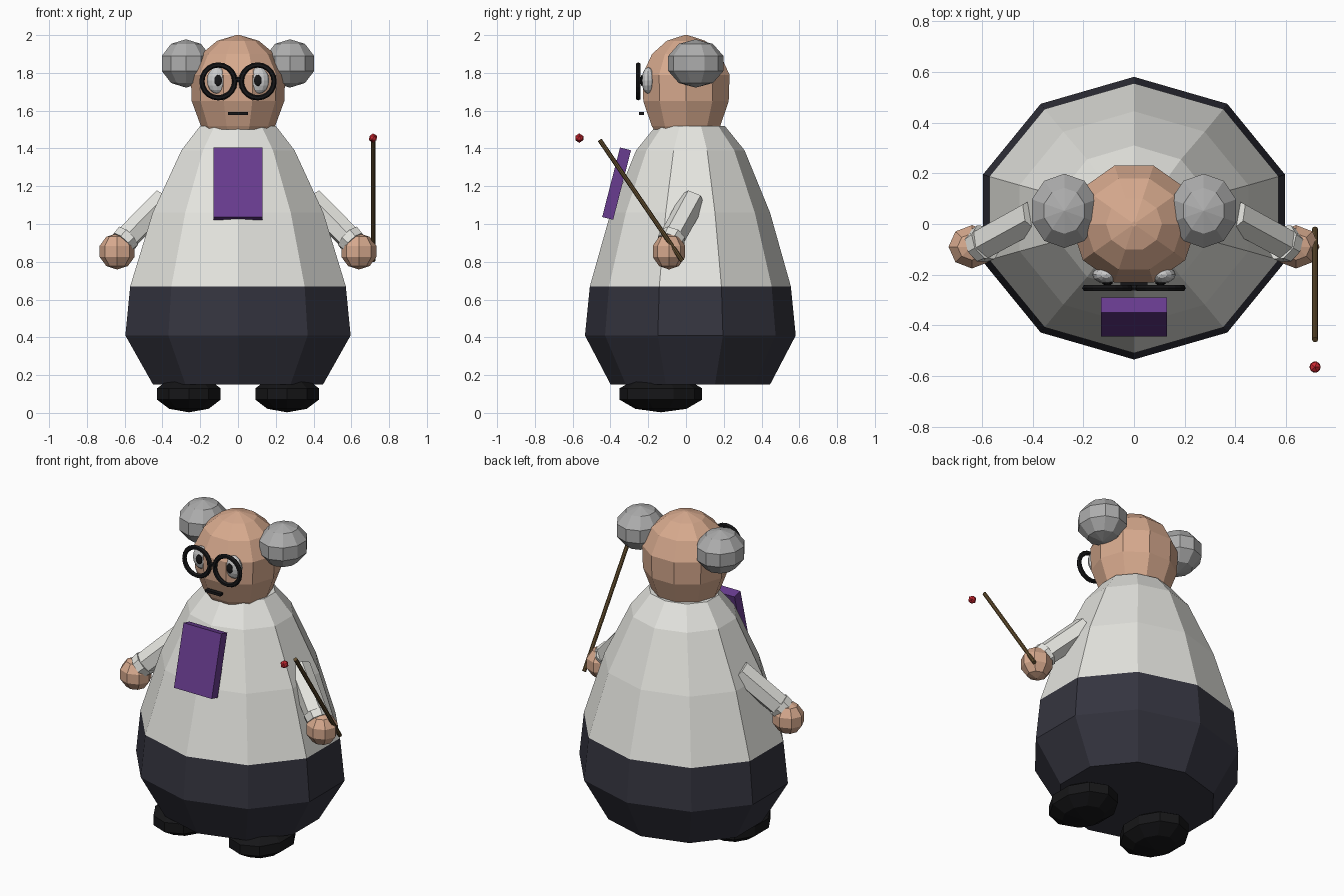
import bpy, bmesh
from math import sin, cos, pi, radians
from mathutils import Vector, Matrix

if "Cube" in bpy.data.objects:
    bpy.data.objects.remove(bpy.data.objects["Cube"])


def material(name, rgb):
    m = bpy.data.materials.new(name)
    m.diffuse_color = (*rgb, 1)
    m.use_nodes = True
    m.node_tree.nodes["Principled BSDF"].inputs["Base Color"].default_value = m.diffuse_color
    return m


SKIN = material("skin", (0.68, 0.40, 0.27))
COAT = material("coat_cloth", (0.78, 0.78, 0.74))
DARK = material("trouser_cloth", (0.035, 0.035, 0.05))
BLACK = material("black", (0.008, 0.008, 0.009))
HAIR = material("hair_grey", (0.42, 0.42, 0.42))
WHITE = material("eye_white", (0.75, 0.75, 0.75))
PURPLE = material("purple", (0.14, 0.045, 0.28))
WOOD = material("wood", (0.13, 0.08, 0.03))
RED = material("red", (0.6, 0.02, 0.03))


def finish(bm, name, mat):
    bmesh.ops.recalc_face_normals(bm, faces=bm.faces)
    me = bpy.data.meshes.new(name)
    bm.to_mesh(me)
    bm.free()
    me.materials.append(mat)
    ob = bpy.data.objects.new(name, me)
    bpy.context.collection.objects.link(ob)
    return ob


def lathe(name, rings, mat, n=10, start=0.0, cy=0.0):
    """Stack of capped elliptical rings given as (z, rx, ry)."""
    bm = bmesh.new()
    loops = [[bm.verts.new((rx * cos(start + 2 * pi * i / n),
                            cy + ry * sin(start + 2 * pi * i / n), z))
              for i in range(n)] for z, rx, ry in rings]
    for a, b in zip(loops, loops[1:]):
        for i in range(n):
            j = (i + 1) % n
            bm.faces.new((a[i], a[j], b[j], b[i]))
    bm.faces.new(loops[0])
    bm.faces.new(loops[-1])
    return finish(bm, name, mat)


def ball(name, c, r, mat, seg=10, rings=5):
    bm = bmesh.new()
    bmesh.ops.create_uvsphere(bm, u_segments=seg, v_segments=rings, radius=1,
                              matrix=Matrix.Translation(c) @ Matrix.Diagonal((*r, 1)))
    return finish(bm, name, mat)


def rod(name, a, b, r1, r2, mat, n=6):
    a, b = Vector(a), Vector(b)
    rot = (b - a).to_track_quat('Z', 'Y').to_matrix().to_4x4()
    bm = bmesh.new()
    bmesh.ops.create_cone(bm, cap_ends=True, segments=n, radius1=r1, radius2=r2,
                          depth=(b - a).length,
                          matrix=Matrix.Translation((a + b) / 2) @ rot)
    return finish(bm, name, mat)


def box(name, c, size, mat, tilt=0):
    bm = bmesh.new()
    bmesh.ops.create_cube(bm, size=1, matrix=Matrix.Translation(c)
                          @ Matrix.Rotation(tilt, 4, 'X') @ Matrix.Diagonal((*size, 1)))
    return finish(bm, name, mat)


# Pear-shaped body: trousers below, coat above
lathe("trousers", [(0.15, 0.473, 0.422), (0.41, 0.627, 0.558), (0.67, 0.60, 0.532)],
      DARK, start=pi / 2, cy=0.023)
lathe("coat", [(0.67, 0.60, 0.532), (1.06, 0.475, 0.422), (1.39, 0.315, 0.287),
               (1.52, 0.21, 0.182)], COAT, start=pi / 2, cy=0.023)

# Head
lathe("head", [(z, r, r * 0.97) for z, r in
               ((1.50, 0.185), (1.52, 0.197), (1.65, 0.245), (1.79, 0.25),
                (1.90, 0.195), (1.97, 0.11), (2.0, 0.01))], SKIN)
box("mouth", (0, -0.235, 1.585), (0.105, 0.025, 0.016), BLACK)

# Chest panel
box("chest_panel", (0, -0.3675, 1.2135), (0.26, 0.06, 0.38), PURPLE, radians(-14.4))

# Paired parts
for side, s in (("left", -1), ("right", 1)):
    ball(side + "_hair", (s * 0.275, 0.052, 1.85), (0.142, 0.154, 0.128), HAIR)
    ball(side + "_eye", (s * 0.11, -0.2, 1.76), (0.055, 0.035, 0.07), WHITE, 12, 8)
    ball(side + "_pupil", (s * 0.105, -0.232, 1.76), (0.022, 0.01, 0.03), BLACK, 10, 6)
    bpy.ops.mesh.primitive_torus_add(major_segments=20, minor_segments=6,
                                     major_radius=0.087, minor_radius=0.014,
                                     location=(s * 0.104, -0.253, 1.755),
                                     rotation=(pi / 2, 0, 0))
    lens = bpy.context.object
    lens.name = side + "_glasses_rim"
    lens.data.materials.append(BLACK)
    rod(side + "_sleeve", (s * 0.39, 0.035, 1.125), (s * 0.6, -0.08, 0.915),
        0.07, 0.068, COAT)
    rod(side + "_cuff", (s * 0.585, -0.072, 0.93), (s * 0.615, -0.088, 0.90),
        0.075, 0.07, COAT, 8)
    ball(side + "_hand", (s * 0.64, -0.09, 0.855), (0.097, 0.09, 0.096), SKIN, 8, 5)
    ball(side + "_shoe", (s * 0.26, -0.133, 0.1), (0.186, 0.23, 0.097), BLACK)

rod("glasses_bridge", (-0.03, -0.253, 1.765), (0.03, -0.253, 1.765), 0.012, 0.012, BLACK)

# Pointer stick with its floating tip
rod("pointer_stick", (0.715, -0.02, 0.805), (0.715, -0.457, 1.445), 0.012, 0.012, WOOD, 8)
bm = bmesh.new()
bmesh.ops.create_icosphere(bm, subdivisions=1, radius=0.025,
                           matrix=Matrix.Translation((0.715, -0.565, 1.455)))
finish(bm, "pointer_tip", RED)
